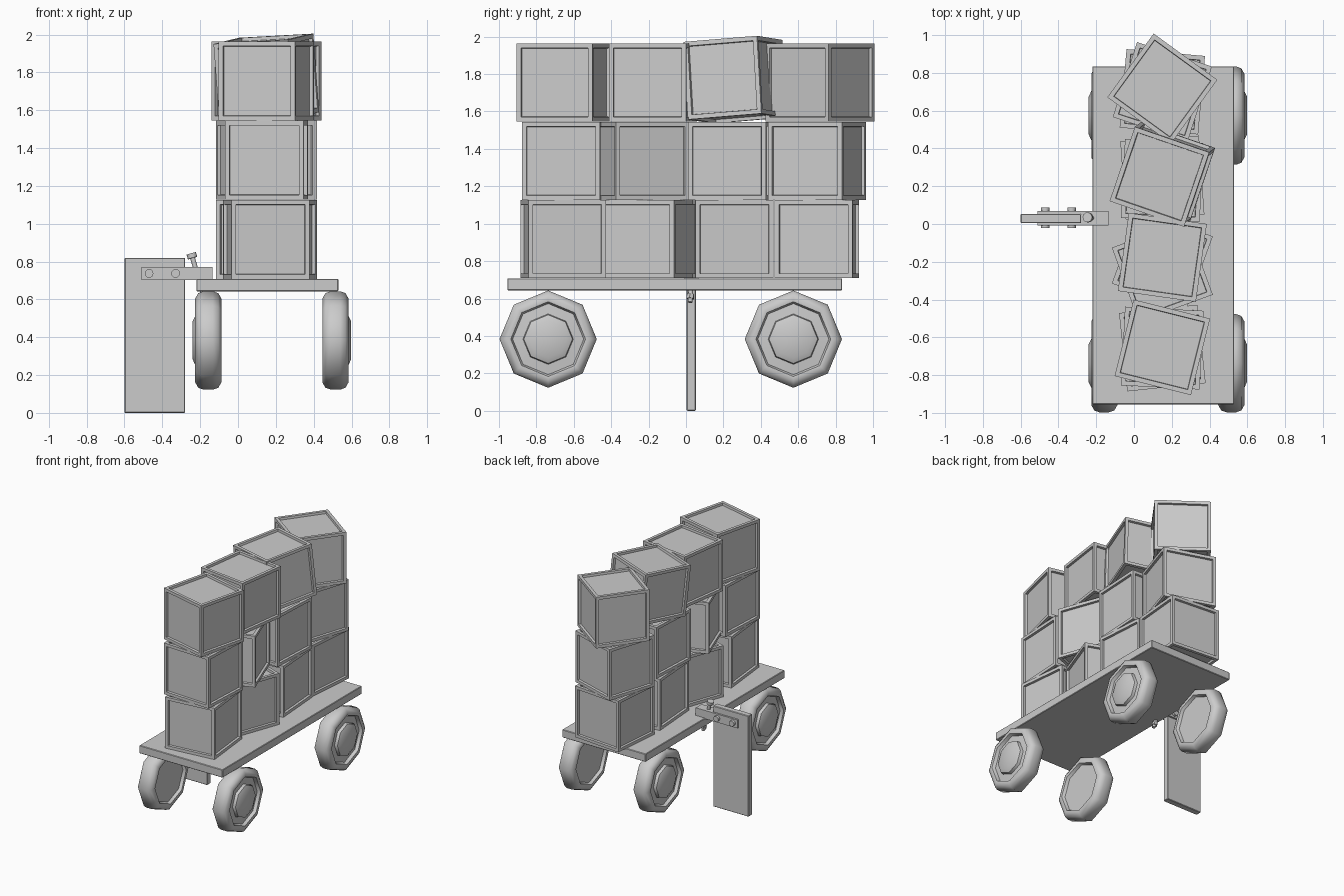
import bpy, bmesh, math
from mathutils import Matrix, Vector, Euler

if "Cube" in bpy.data.objects:
    bpy.data.objects.remove(bpy.data.objects["Cube"])

grey = bpy.data.materials.new("plain grey")
grey.diffuse_color = (0.6, 0.6, 0.6, 1)
grey.use_nodes = True
grey.node_tree.nodes["Principled BSDF"].inputs["Base Color"].default_value = grey.diffuse_color


def finish(bm, name, loc=(0, 0, 0), rot=(0, 0, 0), smooth=None):
    bmesh.ops.recalc_face_normals(bm, faces=bm.faces)
    me = bpy.data.meshes.new(name)
    bm.to_mesh(me)
    bm.free()
    me.materials.append(grey)
    ob = bpy.data.objects.new(name, me)
    ob.location = loc
    ob.rotation_euler = [math.radians(a) for a in rot]
    bpy.context.collection.objects.link(ob)
    if smooth:
        bpy.ops.object.select_all(action='DESELECT')
        ob.select_set(True)
        bpy.context.view_layer.objects.active = ob
        bpy.ops.object.shade_smooth_by_angle(angle=math.radians(smooth))
    return ob


def box(name, lo, hi, bevel=0.0):
    lo, hi = Vector(lo), Vector(hi)
    bm = bmesh.new()
    bmesh.ops.create_cube(bm, size=1)
    bmesh.ops.scale(bm, vec=hi - lo, verts=bm.verts)
    if bevel:
        bmesh.ops.bevel(bm, geom=bm.edges[:], offset=bevel, segments=1, affect='EDGES')
    return finish(bm, name, (lo + hi) / 2)


def rod(name, a, b, radius, sides=12):
    a, b = Vector(a), Vector(b)
    bm = bmesh.new()
    bmesh.ops.create_cone(bm, cap_ends=True, segments=sides, radius1=radius,
                          radius2=radius, depth=(b - a).length)
    q = (b - a).to_track_quat('Z', 'Y')
    bmesh.ops.rotate(bm, cent=(0, 0, 0), matrix=q.to_matrix(), verts=bm.verts)
    return finish(bm, name, (a + b) / 2, smooth=35)


# crate: cube with a framed, recessed panel on every side
def crate(name, loc, rot):
    bm = bmesh.new()
    bmesh.ops.create_cube(bm, size=0.417)
    panels = bm.faces[:]
    bmesh.ops.inset_individual(bm, faces=panels, thickness=0.034)
    bmesh.ops.inset_individual(bm, faces=panels, thickness=0.003, depth=-0.018)
    return finish(bm, name, loc, rot)


# wheel: eight-sided lathe about x, side = direction the hub faces
def wheel(name, x, y, side):
    profile = [(0, .152), (.10, .152), (.13, .138), (.135, .115), (.19, .11),
               (.2, .135), (.222, .138), (.25, .122), (.26, .095), (.26, .045),
               (.25, .016), (.222, 0), (.2, .002), (.19, .025), (0, .025)]
    bm = bmesh.new()
    vs = [bm.verts.new((side * px, 0, r)) for r, px in profile]
    es = [bm.edges.new(p) for p in zip(vs, vs[1:])]
    bmesh.ops.spin(bm, geom=vs + es, cent=(0, 0, 0), axis=(1, 0, 0),
                   angle=math.tau, steps=8)
    bmesh.ops.remove_doubles(bm, verts=bm.verts, dist=1e-4)
    return finish(bm, name, (x, y, 0.383), smooth=50)


# flat deck of the cart
box("deck", (-0.22, -0.955, 0.643), (0.53, 0.835, 0.708), 0.004)

# four wheels
for y, end in ((-0.737, "front"), (0.574, "back")):
    wheel(end + "_left_wheel", -0.088, y, -1)
    wheel(end + "_right_wheel", 0.446, y, 1)

# three rows of crates: (y, turn about z)
rows = [[(-0.657, 6), (-0.19, -20), (0.245, 4), (0.70, -5)],
        [(-0.657, -3), (-0.25, 20), (0.23, -3), (0.70, -18)],
        [(-0.653, -14), (-0.177, -8), None, (0.717, -36)]]
for i, row in enumerate(rows):
    for j, c in enumerate(row):
        if c:
            crate(f"crate_{i + 1}_{j + 1}", (0.15, c[0], 0.917 + 0.419 * i), (0, 0, c[1]))
crate("tilted_crate", (0.15, 0.262, 1.77), (4.5, -3, -19))

# hanging brake board and its bracket
box("brake_board", (-0.6, 0.004, 0), (-0.28, 0.053, 0.82), 0.004)
box("bracket_block", (-0.28, -0.008, 0.702), (-0.135, 0.068, 0.77))
for y0, y1, side in ((-0.008, 0.004, "front"), (0.053, 0.068, "back")):
    box(side + "_strap", (-0.51, y0, 0.702), (-0.28, y1, 0.77))
for x in (-0.47, -0.33):
    rod("bracket_bolt", (x, -0.022, 0.737), (x, 0.088, 0.737), 0.023)

# slanted pin through the deck
top, low = Vector((-0.245, 0.035, 0.835)), Vector((-0.17, 0.022, 0.58))
d = (low - top).normalized()
rod("pin", top, low, 0.013)
rod("pin_head", top - d * 0.008, top + d * 0.017, 0.026)
rod("pin_nut", low - d * 0.045, low - d * 0.02, 0.021, 6)
